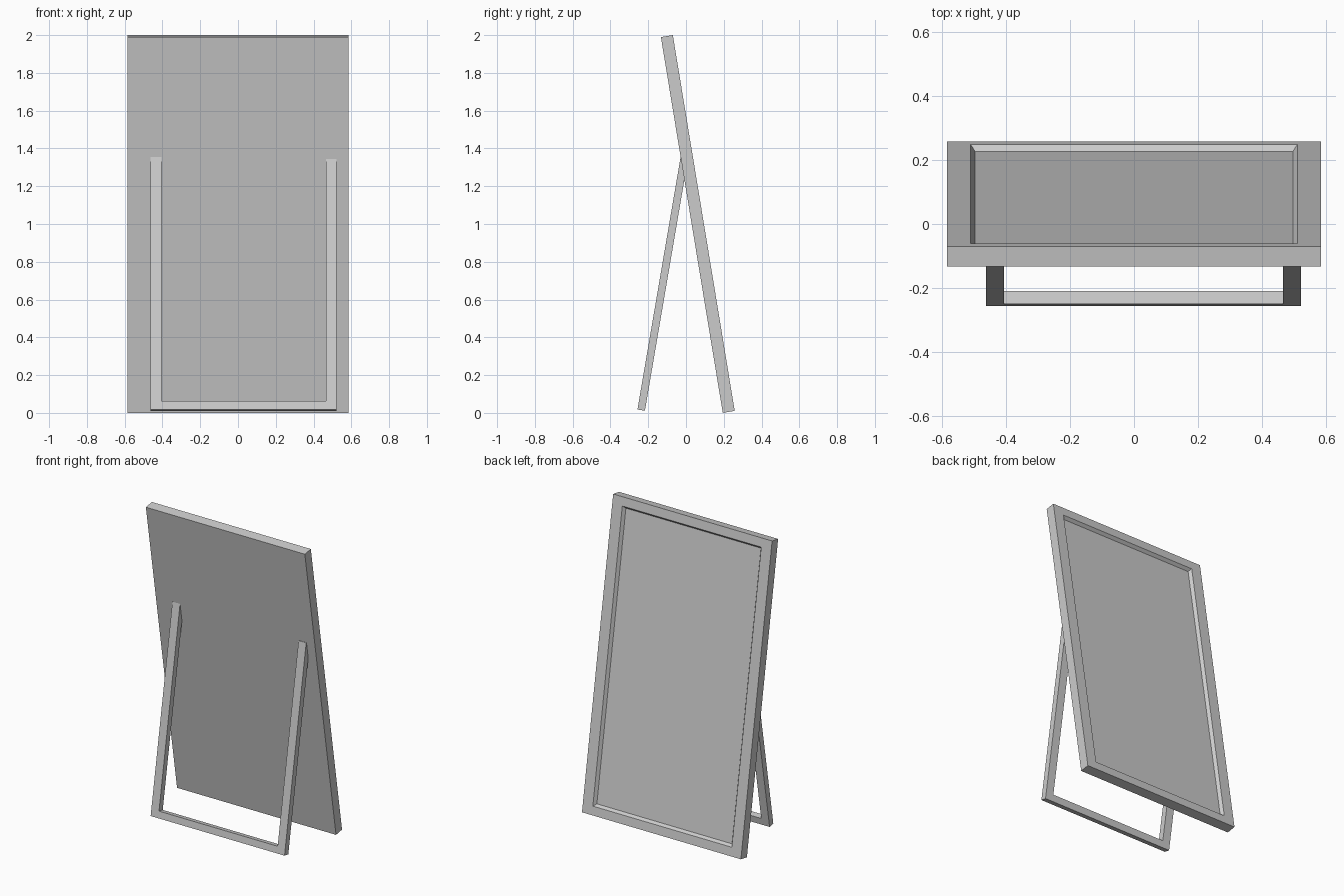
import bpy, bmesh, math
from mathutils import Matrix

if "Cube" in bpy.data.objects:
    bpy.data.objects.remove(bpy.data.objects["Cube"])


def finish(bm, name, location, angle):
    """Turn a bmesh into an object, tilted about x and placed."""
    bm.transform(Matrix.Translation(location) @ Matrix.Rotation(math.radians(angle), 4, 'X'))
    bmesh.ops.recalc_face_normals(bm, faces=bm.faces)
    mesh = bpy.data.meshes.new(name)
    bm.to_mesh(mesh)
    bm.free()
    obj = bpy.data.objects.new(name, mesh)
    bpy.context.collection.objects.link(obj)
    return obj


# Leaning board with a sloped recess in its rear face
bm = bmesh.new()
bmesh.ops.create_cube(bm, size=1)
bmesh.ops.scale(bm, vec=(1.168, 0.064, 2.016), verts=bm.verts)
bm.normal_update()
face = max(bm.faces, key=lambda f: f.normal.y)
bmesh.ops.inset_region(bm, faces=[face], thickness=0.104)
for v in face.verts:  # top and bottom rims are narrower than the sides
    v.co.z += math.copysign(0.016, v.co.z)
bmesh.ops.inset_region(bm, faces=[face], thickness=0.02)
for v in face.verts:
    v.co.y -= 0.02
finish(bm, "framed_board", (0, 0.0625, 1.0), 9.35)

# U-shaped stand: one flat outline, extruded to its thickness
left, right, width, bar = -0.462, 0.522, 0.056, 0.045
left_top, right_top = 1.356, 1.346
outline = [(left, 0), (right, 0), (right, right_top), (right - width, right_top),
           (right - width, bar), (left + width, bar),
           (left + width, left_top), (left, left_top)]
bm = bmesh.new()
face = bm.faces.new([bm.verts.new((x, 0, z)) for x, z in outline])
new = bmesh.ops.extrude_face_region(bm, geom=[face])["geom"]
for v in new:
    if isinstance(v, bmesh.types.BMVert):
        v.co.y += 0.04
finish(bm, "stand", (0, -0.257, 0.018), -9.7)
